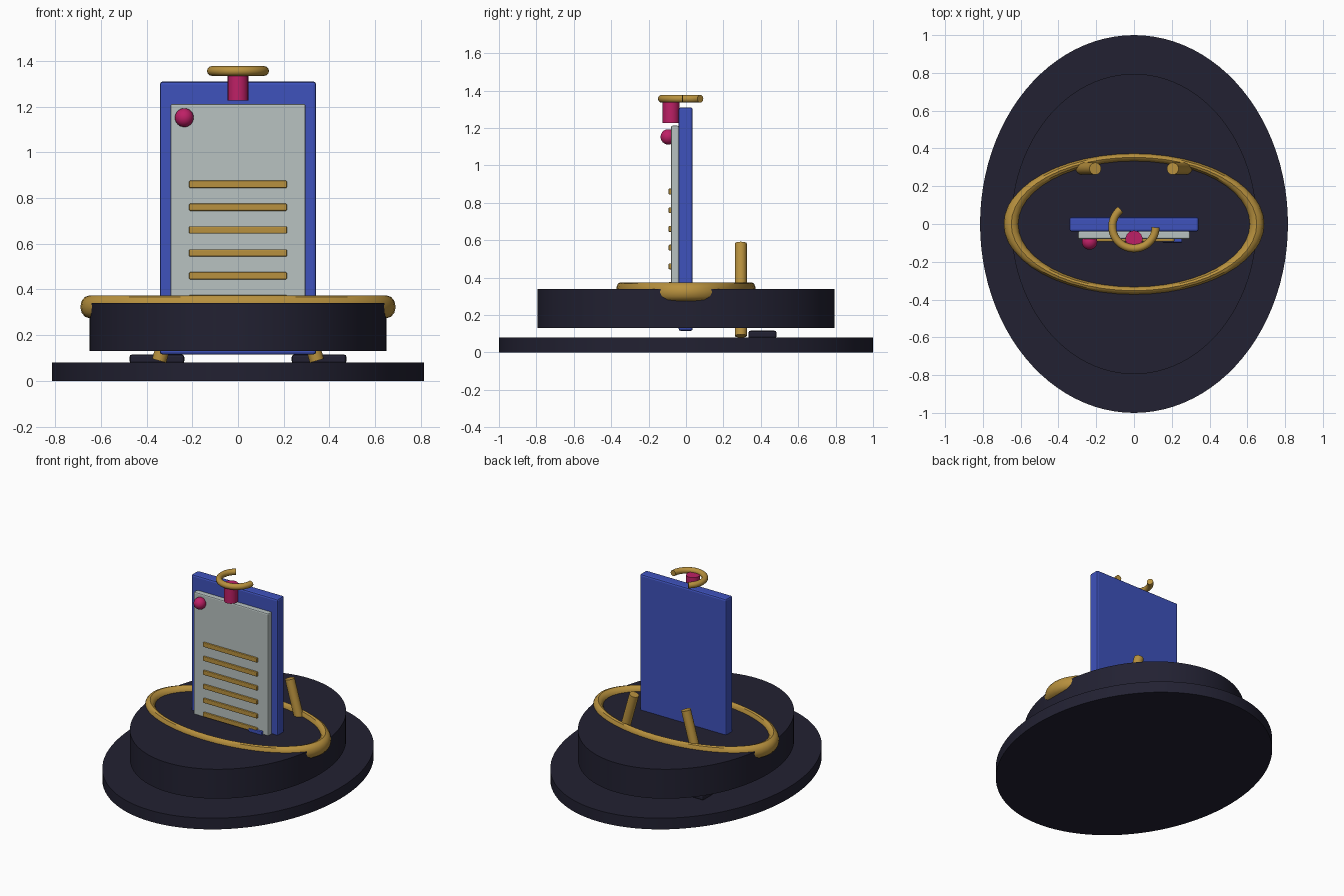
import bpy
from math import cos, sin, radians
from mathutils import Vector

cube = bpy.data.objects.get("Cube")
if cube:
    bpy.data.objects.remove(cube, do_unlink=True)


def linear(c):
    c /= 255
    return c / 12.92 if c <= 0.04045 else ((c + 0.055) / 1.055) ** 2.4


def material(name, *rgb):
    colour = [linear(c) for c in rgb] + [1]
    m = bpy.data.materials.new(name)
    m.use_nodes = True
    m.diffuse_color = colour
    m.node_tree.nodes["Principled BSDF"].inputs["Base Color"].default_value = colour
    return m


DARK = material("dark navy", 34, 33, 50)
BLUE = material("royal blue", 62, 82, 188)
GREY = material("pale grey", 184, 194, 193)
GOLD = material("gold", 184, 145, 62)
PINK = material("magenta", 190, 32, 102)


def finish(name, mat, smooth=True):
    ob = bpy.context.object
    ob.name = name
    ob.data.materials.append(mat)
    if smooth:
        bpy.ops.object.shade_smooth_by_angle(angle=radians(35))
    return ob


def box(name, mat, x, y, z, bevel):
    """Bevelled box given by its (low, high) range on each axis."""
    bpy.ops.mesh.primitive_cube_add(size=1, location=[(a + b) / 2 for a, b in (x, y, z)])
    ob = bpy.context.object
    ob.scale = [b - a for a, b in (x, y, z)]
    bpy.ops.object.transform_apply(location=False, rotation=False, scale=True)
    mod = ob.modifiers.new("soft edges", "BEVEL")
    mod.width, mod.segments = bevel, 2
    return finish(name, mat, False)


def disc(name, rx, ry, low, high):
    bpy.ops.mesh.primitive_cylinder_add(vertices=96, radius=1, depth=high - low,
                                        location=(0, 0, (low + high) / 2))
    bpy.context.object.scale = (rx, ry, 1)
    bpy.ops.object.transform_apply(location=False, rotation=False, scale=True)
    return finish(name, DARK)


def rod(name, mat, start, end, radius):
    a, b = Vector(start), Vector(end)
    bpy.ops.mesh.primitive_cylinder_add(vertices=24, radius=radius, depth=(b - a).length,
                                        location=(a + b) / 2)
    bpy.context.object.rotation_euler = (b - a).to_track_quat("Z", "Y").to_euler()
    return finish(name, mat)


# Two oval tiers of the stand
disc("base_plate", 0.815, 1.0, 0, 0.08)
disc("upper_tier", 0.65, 0.795, 0.13, 0.34)

# Oval ring lying on the upper tier
bpy.ops.mesh.primitive_torus_add(major_radius=0.65, minor_radius=0.04, major_segments=48,
                                 minor_segments=12, location=(0, 0, 0.324))
bpy.context.object.scale = (1, 0.543, 1.25)
bpy.ops.object.transform_apply(location=False, rotation=False, scale=True)
finish("oval_ring", GOLD)

# Upright board with its front panel and raised lines
box("board", BLUE, (-0.342, 0.342), (-0.04, 0.036), (0.115, 1.31), 0.012)
box("front_panel", GREY, (-0.296, 0.296), (-0.08, -0.038), (0.215, 1.212), 0.008)
for i in range(6):
    z = 0.36 + 0.1 * i
    box(f"panel_line_{i + 1}", GOLD, (-0.214, 0.214), (-0.093, -0.075),
        (z - 0.016, z + 0.016), 0.005)
box("panel_tab", BLUE, (0.15, 0.255), (-0.097, -0.075), (0.26, 0.362), 0.005)

# Round stud in the panel corner
bpy.ops.mesh.primitive_uv_sphere_add(segments=24, ring_count=16, radius=0.041,
                                     location=(-0.235, -0.095, 1.152))
finish("corner_stud", PINK)

# Top peg and the open hook around it
rod("top_peg", PINK, (0, -0.08, 1.226), (0, -0.08, 1.352), 0.045)
curve = bpy.data.curves.new("hook", "CURVE")
curve.dimensions = "3D"
curve.bevel_depth, curve.bevel_resolution = 0.021, 4
curve.use_fill_caps = True
path = curve.splines.new("POLY")
steps = 32
path.points.add(steps)
for i, p in enumerate(path.points):
    a = radians(128 + 230 * i / steps)
    p.co = (0.115 * cos(a), -0.014 + 0.115 * sin(a), 1.356, 1)
hook = bpy.data.objects.new("hook", curve)
bpy.context.collection.objects.link(hook)
bpy.ops.object.select_all(action="DESELECT")
hook.select_set(True)
bpy.context.view_layer.objects.active = hook
bpy.ops.object.convert(target="MESH")
finish("hook", GOLD)

# Leaning rear posts and their feet
for side, s in (("left", 1), ("right", -1)):
    rod(f"{side}_rear_post", GOLD, (s * 0.345, 0.293, 0.088), (s * 0.205, 0.293, 0.583), 0.032)
    x = sorted((s * 0.235, s * 0.475))
    box(f"{side}_rear_foot", DARK, x, (0.333, 0.485), (0.075, 0.116), 0.012)
